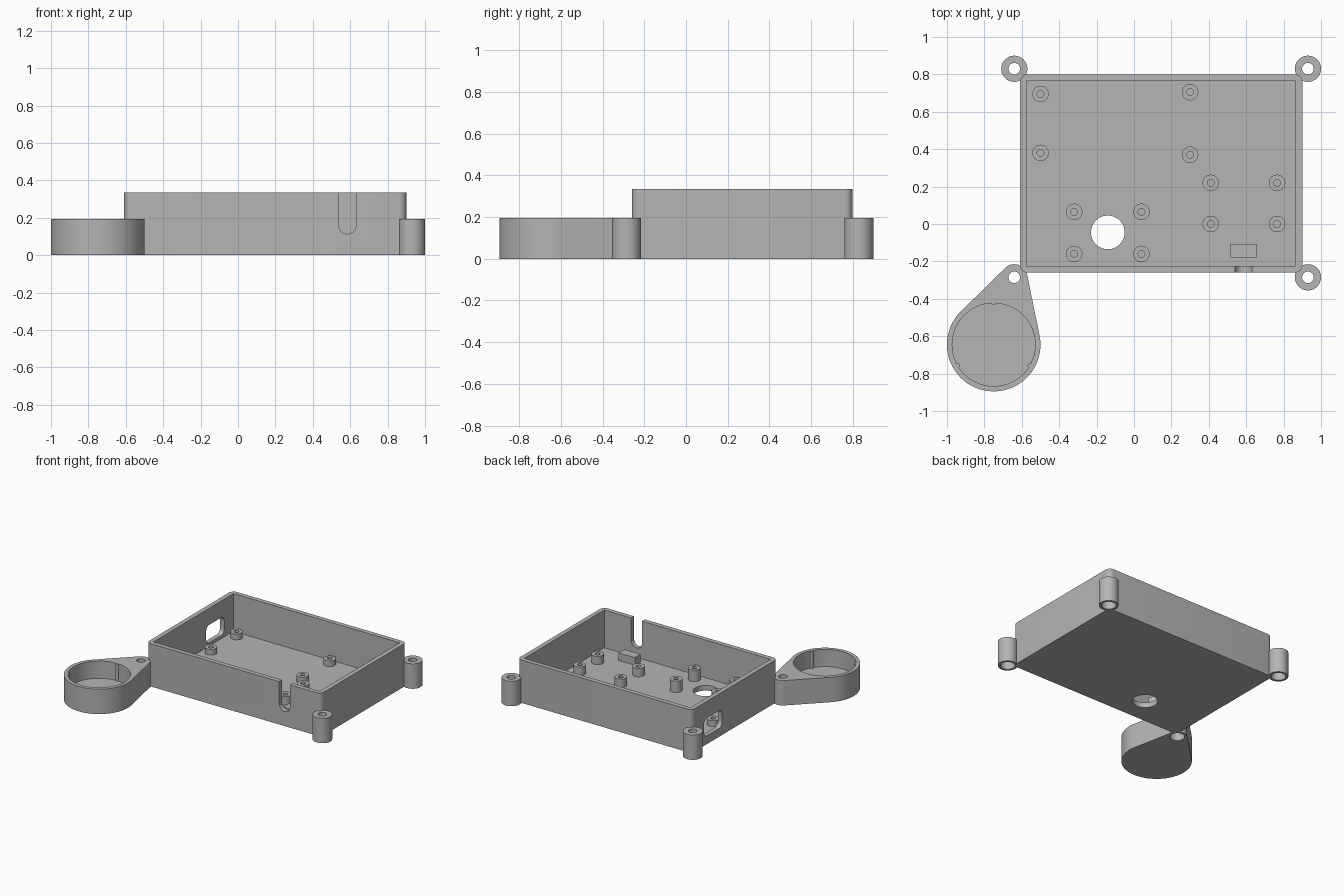
import bpy, bmesh
from math import sin, cos, pi, acos, atan2, hypot

if "Cube" in bpy.data.objects:
    bpy.data.objects.remove(bpy.data.objects["Cube"], do_unlink=True)

GREY = bpy.data.materials.new("plain grey")
GREY.use_nodes = True
colour = (0.46, 0.46, 0.46, 1)
GREY.diffuse_color = colour
GREY.node_tree.nodes["Principled BSDF"].inputs["Base Color"].default_value = colour


def arc(cx, cy, r, a0=0.0, a1=2 * pi, n=64, closed=True):
    steps = n if closed else n + 1
    return [(cx + r * cos(a0 + (a1 - a0) * i / n), cy + r * sin(a0 + (a1 - a0) * i / n))
            for i in range(steps)]


def rounded(x0, x1, y0, y1, r, n=8):
    corners = [(x1 - r, y1 - r), (x0 + r, y1 - r), (x0 + r, y0 + r), (x1 - r, y0 + r)]
    return [p for k, (cx, cy) in enumerate(corners)
            for p in arc(cx, cy, r, k * pi / 2, (k + 1) * pi / 2, n, False)]


def rect(x0, x1, y0, y1):
    return [(x0, y0), (x1, y0), (x1, y1), (x0, y1)]


def prism(name, outline, a, b, axis="z"):
    """Extrude a 2D outline from a to b along an axis."""
    place = {"z": lambda u, v, t: (u, v, t),
             "y": lambda u, v, t: (u, t, v),
             "x": lambda u, v, t: (t, u, v)}[axis]
    bm = bmesh.new()
    low = [bm.verts.new(place(u, v, a)) for u, v in outline]
    high = [bm.verts.new(place(u, v, b)) for u, v in outline]
    bm.faces.new(low[::-1])
    bm.faces.new(high)
    n = len(outline)
    for i in range(n):
        j = (i + 1) % n
        bm.faces.new((low[i], low[j], high[j], high[i]))
    bmesh.ops.recalc_face_normals(bm, faces=bm.faces)
    mesh = bpy.data.meshes.new(name)
    bm.to_mesh(mesh)
    bm.free()
    mesh.materials.append(GREY)
    obj = bpy.data.objects.new(name, mesh)
    bpy.context.collection.objects.link(obj)
    return obj


def activate(obj):
    bpy.ops.object.select_all(action="DESELECT")
    obj.select_set(True)
    bpy.context.view_layer.objects.active = obj


def combine(obj, others, operation="DIFFERENCE"):
    activate(obj)
    for other in others:
        mod = obj.modifiers.new("cut", "BOOLEAN")
        mod.operation, mod.solver, mod.object = operation, "EXACT", other
        bpy.ops.object.modifier_apply(modifier=mod.name)
        bpy.data.objects.remove(other, do_unlink=True)


def finish(obj):
    activate(obj)
    bpy.ops.object.shade_smooth_by_angle(angle=pi / 6)


# Tray dimensions
X0, X1, Y0, Y1, H = -0.61, 0.90, -0.26, 0.80, 0.335
WALL, FLOOR, LUG_H = 0.036, 0.04, 0.195

# Open tray with floor hole, side window and front cable slot
tray = prism("tray", rounded(X0, X1, Y0, Y1, 0.04), 0, H)
slot = arc(0.585, 0.16, 0.046, pi, 2 * pi, 24, False) + [(0.631, 0.5), (0.539, 0.5)]
combine(tray, [
    prism("cut_inside", rect(X0 + WALL, X1 - WALL, Y0 + WALL, Y1 - WALL), FLOOR, 0.5),
    prism("cut_floor_hole", arc(-0.14, -0.045, 0.09), -0.1, 0.2),
    prism("cut_window", rounded(0.425, 0.65, 0.065, 0.205, 0.04), X0 - 0.1, X0 + 0.1, "x"),
    prism("cut_slot", slot, Y0 - 0.1, Y0 + 0.08, "y"),
])
finish(tray)


def screw_cuts(x, y):
    return [prism("cut_screw", arc(x, y, 0.031, n=32), -0.1, 0.4),
            prism("cut_recess", arc(x, y, 0.052, n=48), -0.1, 0.1)]


# Corner mounting lugs, recessed from below
LUG_R = 0.07
for name, x, y in (("back_right_lug", -0.64, 0.83), ("back_left_lug", 0.93, 0.83),
                   ("front_left_lug", 0.93, -0.285)):
    lug = prism(name, arc(x, y, LUG_R, n=48), 0, LUG_H)
    combine(lug, screw_cuts(x, y))
    finish(lug)

# Round cup joined to the fourth lug by a tangent teardrop outline
CX, CY, CR = -0.75, -0.645, 0.25
LX, LY = -0.64, -0.285
heading = atan2(LY - CY, LX - CX)
spread = acos((CR - LUG_R) / hypot(LX - CX, LY - CY))
outline = (arc(LX, LY, LUG_R, heading - spread, heading + spread, 24, False)
           + arc(CX, CY, CR, heading + spread, heading - spread + 2 * pi, 64, False))
cup = prism("cup_arm", outline, 0, LUG_H)
combine(cup, [prism("cut_cup", arc(CX, CY, 0.222), 0.06, 0.4)] + screw_cuts(LX, LY))
finish(cup)

# Three small grip ridges inside the cup
for k in range(3):
    a = pi / 2 + k * 2 * pi / 3
    ridge = prism("cup_ridge", arc(CX + 0.224 * cos(a), CY + 0.224 * sin(a), 0.013, n=16),
                  0.05, LUG_H - 0.001)
    finish(ridge)

# Hollow standoffs in three groups: (top height, positions)
groups = (
    (0.085, ((-0.5, 0.695), (-0.5, 0.38), (0.3, 0.705), (0.3, 0.37))),
    (0.105, ((0.41, 0.22), (0.765, 0.22), (0.41, 0.0), (0.765, 0.0))),
    (0.13, ((-0.32, 0.065), (0.04, 0.065), (-0.32, -0.16), (0.04, -0.16))),
)
for top, spots in groups:
    for x, y in spots:
        post = prism("standoff", arc(x, y, 0.044, n=32), FLOOR - 0.01, top)
        combine(post, [prism("cut_post", arc(x, y, 0.018, n=24), FLOOR, 0.4)])
        finish(post)

# Cable rest block behind the slot
prism("cable_rest", rect(0.517, 0.657, -0.178, -0.107), FLOOR - 0.01, 0.1)
